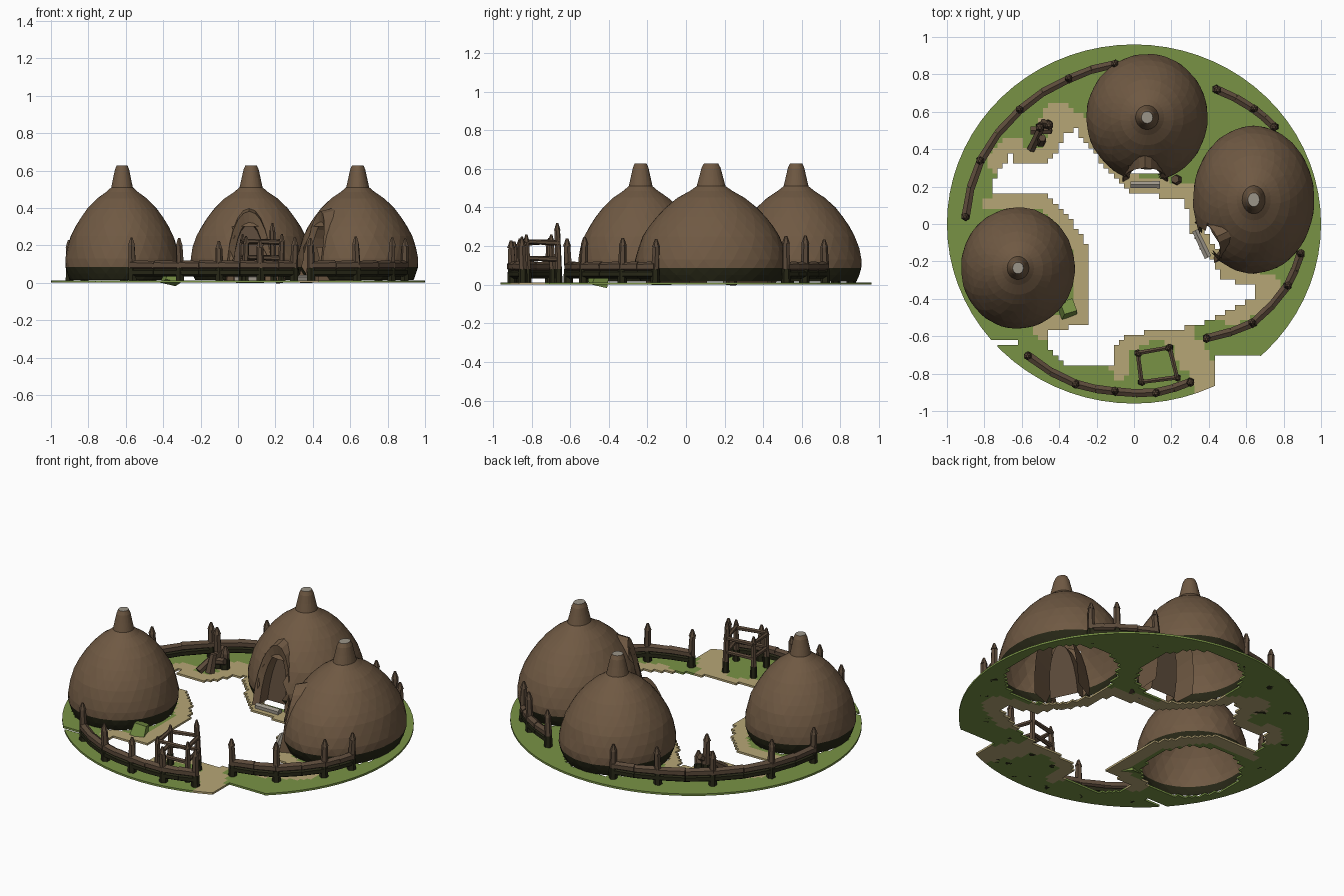
import bpy, bmesh, math, random
from mathutils import Vector
from mathutils.geometry import intersect_point_line

random.seed(4)
old = bpy.data.objects.get("Cube")
if old:
    bpy.data.objects.remove(old, do_unlink=True)


def material(name, rgb):
    m = bpy.data.materials.new(name)
    m.use_nodes = True
    m.diffuse_color = (*rgb, 1)
    m.node_tree.nodes["Principled BSDF"].inputs["Base Color"].default_value = (*rgb, 1)
    return m


mud = material("mud brown", (.16, .1, .056))
wood = material("wood brown", (.105, .068, .042))
dark = material("dark olive", (.02, .02, .008))
grass = material("grass green", (.19, .29, .06))
sand = material("sand tan", (.47, .38, .18))
stone = material("stone grey", (.33, .3, .25))


def finish(name, bm, *mats):
    mesh = bpy.data.meshes.new(name)
    bm.to_mesh(mesh)
    bm.free()
    for m in mats:
        mesh.materials.append(m)
    ob = bpy.data.objects.new(name, mesh)
    bpy.context.collection.objects.link(ob)
    return ob


def limb(bm, a, b, r1, r2, sides=6, mat=0):
    """Tapered log between two points."""
    a, b = Vector(a), Vector(b)
    made = bmesh.ops.create_cone(bm, cap_ends=True, segments=sides, radius1=r1,
                                 radius2=r2, depth=(b - a).length)["verts"]
    turn = (b - a).to_track_quat("Z", "Y")
    for v in made:
        v.co = turn @ v.co + (a + b) / 2
    for f in {f for v in made for f in v.link_faces}:
        f.material_index = mat


def post(bm, x, y, top, r=.022):
    """Pointed post with a dark foot."""
    dx, dy = random.uniform(-.008, .008), random.uniform(-.008, .008)
    limb(bm, (x, y, 0), (x, y, .08), r * 1.15, r, mat=1)
    limb(bm, (x, y, .08), (x + dx, y + dy, top - .04), r, r * .85)
    limb(bm, (x + dx, y + dy, top - .04), (x + dx, y + dy, top), r * .95, r * .3)


# Huts: centre x, centre y, radius x, radius y
huts = {"left": (-.62, -.235, .305, .325), "back": (.07, .57, .325, .34),
        "right": (.64, .13, .325, .395)}
doors = {"back": (Vector((.06, .225)), Vector((0, -1))),
         "right": (Vector((.375, -.1)), Vector((-.9, -.43)).normalized())}

# Ground: disc sliced into small cells, with the court and hut floors removed
court = [Vector(p) for p in (
    (-.46, -.64), (-.42, -.71), (-.37, -.75), (-.11, -.75), (-.11, -.65), (-.04, -.59),
    (.25, -.56), (.38, -.53), (.47, -.48), (.66, -.39), (.64, -.33), (.48, -.3),
    (.4, -.17), (.29, -.03), (.28, .13), (-.02, .17), (-.12, .27), (-.23, .4),
    (-.31, .5), (-.37, .47), (-.43, .34), (-.63, .31), (-.66, .38), (-.76, .22),
    (-.76, .16), (-.47, .16), (-.33, .02), (-.25, -.13), (-.25, -.54), (-.46, -.57))]
edges = list(zip(court, court[1:] + court[:1]))


def in_court(p):
    hits = [(a.y > p.y) != (b.y > p.y) and
            p.x < a.x + (p.y - a.y) * (b.x - a.x) / (b.y - a.y) for a, b in edges]
    return sum(hits) % 2 == 1


def court_distance(p):
    best = 9
    for a, b in edges:
        q, t = intersect_point_line(p, a, b)
        q = a.lerp(b, min(max(t, 0), 1))
        best = min(best, (p - q.to_2d()).length)
    return best


def in_spots(p, spots):
    return any((p - Vector((x, y))).length < r for x, y, r in spots)


def removed(p):
    floor = any(((p.x - x) / rx) ** 2 + ((p.y - y) / ry) ** 2 < .8
                for x, y, rx, ry in huts.values())
    notch = p.x < -.63 and -.66 < p.y < -.62
    corner = p.x > .42 and p.y < -.71
    return floor or notch or corner or in_court(p)


paths = [(.31, -.7, .09), (.38, -.82, .09), (.7, -.36, .09), (-.41, .56, .09)]
lawns = [(.12, -.77, .14), (.42, -.6, .1), (-.3, -.86, .2), (-.55, -.72, .12), (-.82, .22, .1)]
bm = bmesh.new()
bmesh.ops.create_circle(bm, cap_ends=True, segments=72, radius=1)
bmesh.ops.scale(bm, vec=(1, .96, 1), verts=bm.verts)
bmesh.ops.translate(bm, vec=(0, 0, .012), verts=bm.verts)
step = .027
for axis in (Vector((1, 0, 0)), Vector((0, 1, 0))):
    for i in range(-37, 38):
        bmesh.ops.bisect_plane(bm, geom=bm.verts[:] + bm.edges[:] + bm.faces[:],
                               plane_co=axis * i * step, plane_no=axis)
bmesh.ops.delete(bm, geom=[f for f in bm.faces if removed(f.calc_center_median().to_2d())],
                 context="FACES")
for f in bm.faces:
    p = f.calc_center_median().to_2d()
    near = court_distance(p) < .085 and not in_spots(p, lawns)
    f.material_index = int(near or in_spots(p, paths))
ground = finish("ground", bm, grass, sand)
solid = ground.modifiers.new("thickness", "SOLIDIFY")
solid.thickness = .012
solid.offset = -1

# Domed huts with a chimney neck, a grey smoke hole and a dark foot
profile = [(.92, .015), (.97, .05), (1, .085), (1, .13), (.96, .19), (.9, .25), (.82, .3),
           (.72, .35), (.6, .4), (.44, .45), (.28, .485), (.19, .51), (.155, .56), (.125, .605)]
for name, (cx, cy, rx, ry) in huts.items():
    bm = bmesh.new()
    n = 32
    rings = []
    for k, (r, z) in enumerate(profile):
        ring = []
        for i in range(n):
            a = math.tau * (i + k % 2 / 2) / n
            s = r * random.uniform(.992, 1.004)
            ring.append(bm.verts.new((cx + rx * s * math.cos(a), cy + ry * s * math.sin(a), z)))
        rings.append(ring)
    for k, (low, high) in enumerate(zip(rings, rings[1:])):
        for i in range(n):
            j = (i + 1) % n
            if k % 2:
                tris = ((low[i], low[j], high[j]), (low[i], high[j], high[i]))
            else:
                tris = ((low[i], low[j], high[i]), (low[j], high[j], high[i]))
            for t in tris:
                bm.faces.new(t).material_index = int(k < 2)
    tip = [bm.verts.new((cx + (v.co.x - cx) * .75, cy + (v.co.y - cy) * .75, .628))
           for v in rings[-1]]
    for i in range(n):
        j = (i + 1) % n
        bm.faces.new((rings[-1][i], rings[-1][j], tip[j], tip[i]))
    bm.faces.new(tip).material_index = 2
    if name in doors:
        spot, out = doors[name]
        side = Vector((-out.y, out.x))
        gone = []
        for f in bm.faces:
            c = f.calc_center_median()
            d = c.to_2d() - spot
            if abs(d.dot(side)) < .085 and c.z < .29 and abs(d.dot(out)) < .2:
                gone.append(f)
        bmesh.ops.delete(bm, geom=gone, context="FACES")
    finish(name + "_hut", bm, mud, dark, stone)

# Arched door hoods with a sunken door and a stone sill
for name, (spot, out) in doors.items():
    side = Vector((-out.y, out.x))

    def arch(bm, w, h, depth, lean):
        ring = []
        for i in range(13):
            t = math.pi * i / 12
            x, z = w * math.cos(t), h * math.sin(t) ** .9
            p = spot + side * x - out * (depth + lean * z)
            ring.append(bm.verts.new((p.x, p.y, z + .012)))
        return ring

    bm = bmesh.new()
    loops = [arch(bm, .085, .3, .1, .2), arch(bm, .085, .31, .02, .2),
             arch(bm, .12, .37, 0, .2), arch(bm, .135, .41, .2, .1)]
    for a, b in zip(loops, loops[1:]):
        for i in range(12):
            bm.faces.new((a[i], a[i + 1], b[i + 1], b[i]))
    bm.faces.new(loops[0]).material_index = 1
    finish(name + "_door_hood", bm, mud, wood)
    bm = bmesh.new()
    a, b = spot + side * .08 + out * .015, spot - side * .08 + out * .015
    limb(bm, (*a, .02), (*b, .02), .022, .02)
    finish(name + "_door_sill", bm, stone)

# Curved fences: pointed posts joined by bowed log rails
fences = {
    "left": [(-.9, .04), (-.82, .34), (-.61, .61), (-.35, .775), (-.1, .855)],
    "back": [(.44, .72), (.64, .615), (.75, .52)],
    "right": [(.89, -.16), (.82, -.33), (.635, -.53), (.39, -.61)],
    "front": [(-.565, -.705), (-.31, -.855), (-.1, -.895), (.12, -.9), (.3, -.845)]}
for name, spots in fences.items():
    bm = bmesh.new()
    for x, y in spots:
        post(bm, x, y, random.uniform(.22, .255))
    for a, b in zip(spots, spots[1:]):
        a, b = Vector(a), Vector(b)
        mid = (a + b) / 2
        mid *= (a.length + b.length) / 2 / mid.length
        for p, q in ((a, mid), (mid, b)):
            limb(bm, (*p, .095), (*q, .092), .026, .024)
            limb(bm, (*p, .055), (*q, .055), .022, .022, mat=1)
    finish(name + "_fence", bm, wood, dark)

# Square timber pen
bm = bmesh.new()
pen = [(.02, -.69), (.19, -.66), (.23, -.82), (.04, -.845)]
for (x, y), top in zip(pen, (.26, .32, .26, .25)):
    post(bm, x, y, top, .018)
for a, b in zip(pen, pen[1:] + pen[:1]):
    for z in (.13, .215):
        limb(bm, (*a, z), (*b, z + .008), .014, .012)
finish("timber_pen", bm, wood, dark)

# Wood pile with one standing post
bm = bmesh.new()
post(bm, -.5, .52, .26, .024)
post(bm, -.46, .53, .15, .026)
limb(bm, (-.55, .4, .02), (-.48, .55, .13), .024, .02)
limb(bm, (-.55, .5, .05), (-.44, .5, .07), .024, .02)
limb(bm, (-.5, .44, .01), (-.49, .46, .12), .03, .02)
finish("wood_pile", bm, wood, dark)

# Small stump and mossy block
bm = bmesh.new()
limb(bm, (.23, .235, 0), (.22, .24, .07), .03, .022)
finish("stump", bm, wood)
bm = bmesh.new()
limb(bm, (-.36, -.46, 0), (-.35, -.44, .07), .06, .05, 4)
finish("mossy_block", bm, grass)
